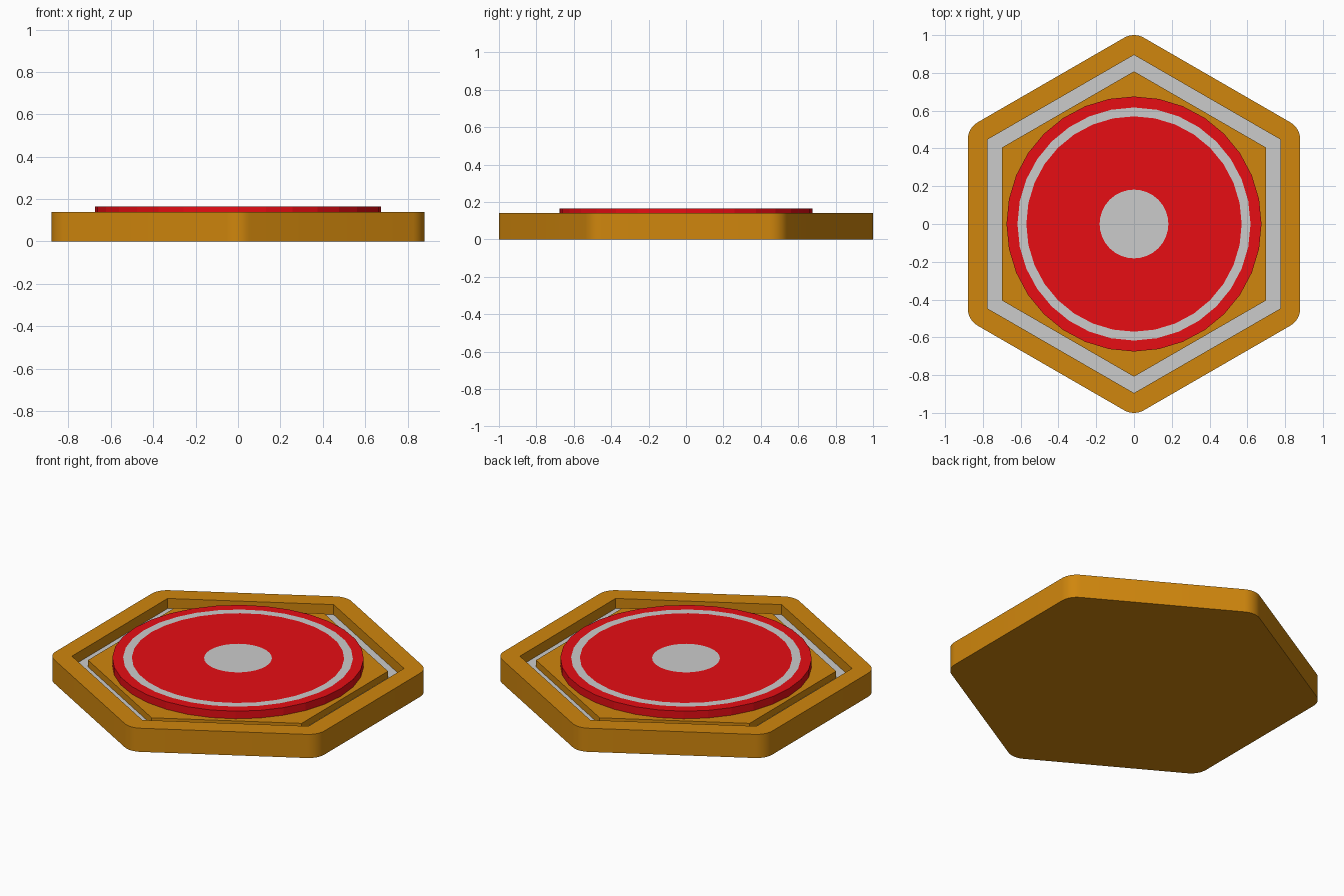
import bpy, bmesh
from math import sin, cos, radians, pi

if "Cube" in bpy.data.objects:
    bpy.data.objects.remove(bpy.data.objects["Cube"])


def material(name, rgb):
    m = bpy.data.materials.new(name)
    m.diffuse_color = (*rgb, 1)
    m.use_nodes = True
    m.node_tree.nodes["Principled BSDF"].inputs["Base Color"].default_value = m.diffuse_color
    return m


orange = material("orange", (0.63, 0.24, 0.004))
red = material("red", (0.8, 0.004, 0.007))
ARC = 8  # segments per rounded hexagon corner


def hexagon(apothem, z, round_r=0.0):
    """Hexagon with tips on the y axis; same point count sharp or rounded."""
    reach = (apothem - round_r) / cos(pi / 6)
    pts = []
    for k in range(6):
        a = radians(30 + 60 * k)
        for i in range(ARC + 1):
            t = a + radians(-30 + 60 * i / ARC)
            pts.append((reach * cos(a) + round_r * cos(t),
                        reach * sin(a) + round_r * sin(t), z))
    return pts


def circle(r, z, n=32):
    return [(r * cos(2 * pi * i / n), r * sin(2 * pi * i / n), z) for i in range(n)]


def loft(name, rings, mat=None, bottom=False, top=False, smooth=False):
    bm = bmesh.new()
    loops = [[bm.verts.new(p) for p in ring] for ring in rings]
    for a, b in zip(loops, loops[1:]):
        for j in range(len(a)):
            k = (j + 1) % len(a)
            bm.faces.new((a[j], a[k], b[k], b[j]))
    if bottom:
        bm.faces.new(loops[0][::-1])
    if top:
        bm.faces.new(loops[-1])
    bmesh.ops.remove_doubles(bm, verts=bm.verts[:], dist=1e-5)
    mesh = bpy.data.meshes.new(name)
    bm.to_mesh(mesh)
    bm.free()
    ob = bpy.data.objects.new(name, mesh)
    bpy.context.collection.objects.link(ob)
    if mat:
        mesh.materials.append(mat)
    if smooth:
        bpy.ops.object.select_all(action='DESELECT')
        ob.select_set(True)
        bpy.context.view_layer.objects.active = ob
        bpy.ops.object.shade_smooth_by_angle(angle=radians(30))
    return ob


RIM, FLOOR, PLATE, DISC = 0.14, 0.08, 0.12, 0.165

# Rounded hexagonal base with the outer wall of the groove
loft("hex_base", [hexagon(0.88, 0, 0.105), hexagon(0.88, RIM, 0.105),
                  hexagon(0.775, RIM), hexagon(0.775, FLOOR)],
     orange, bottom=True, smooth=True)
# Grey groove floor
loft("groove_floor", [hexagon(0.775, FLOOR), hexagon(0.70, FLOOR)])
# Slightly lower plate inside the groove
loft("inner_plate", [hexagon(0.70, FLOOR), hexagon(0.70, PLATE)], orange, top=True)

# Raised red disc with flush grey ring and centre
loft("disc_rim", [circle(0.675, PLATE), circle(0.675, DISC), circle(0.617, DISC)], red)
loft("disc_ring", [circle(0.617, DISC), circle(0.57, DISC)])
loft("disc_field", [circle(0.57, DISC), circle(0.182, DISC)], red)
loft("disc_centre", [circle(0.182, DISC)], top=True)
